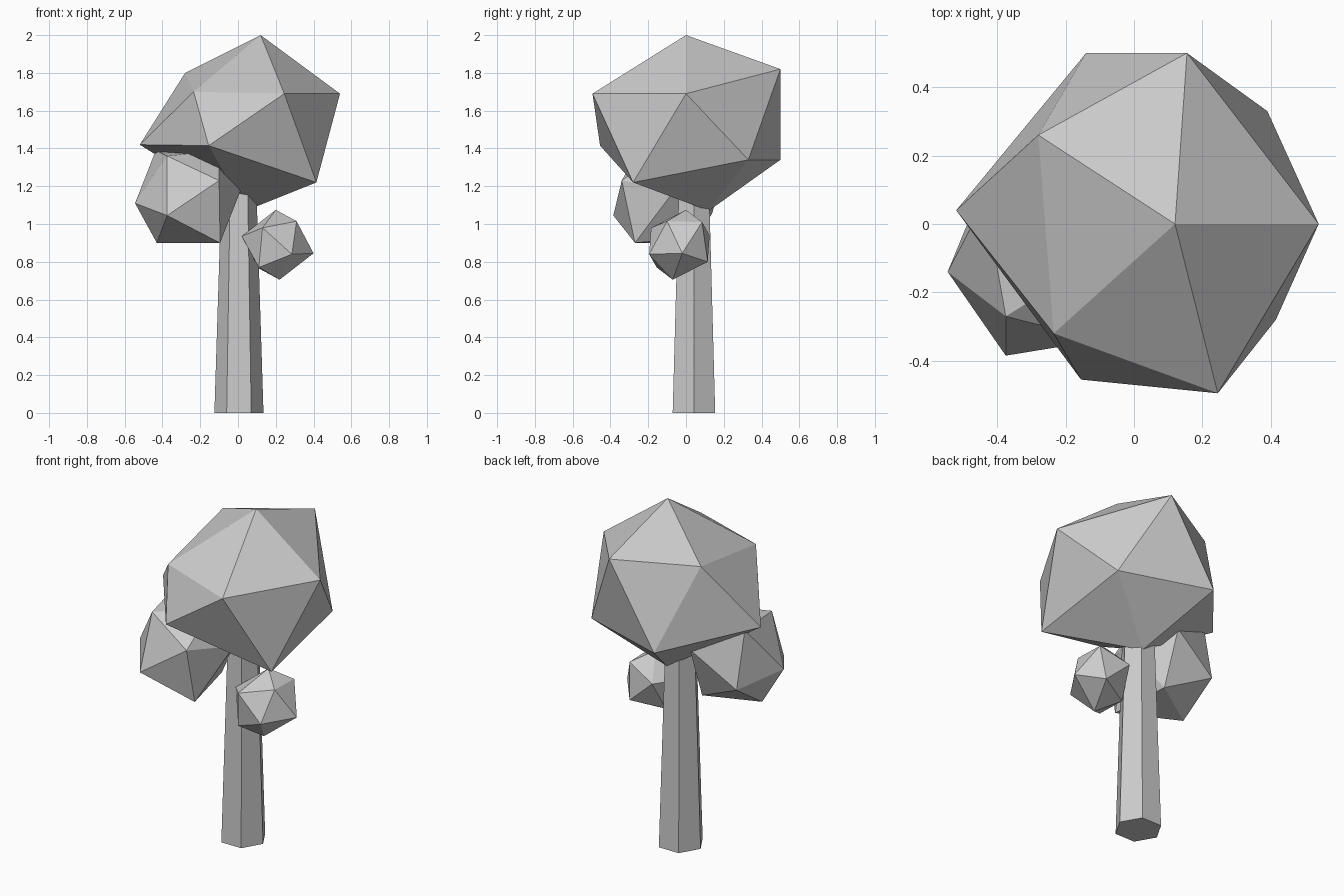
import bpy, bmesh
from mathutils import Vector

if "Cube" in bpy.data.objects:
    bpy.data.objects.remove(bpy.data.objects["Cube"])


def faceted_blob(name, points):
    """Flat-faced leaf clump: convex hull around a few corner points."""
    bm = bmesh.new()
    for p in points:
        bm.verts.new(p)
    res = bmesh.ops.convex_hull(bm, input=bm.verts[:])
    loose = [v for v in bm.verts if not v.link_faces]
    bmesh.ops.delete(bm, geom=loose, context='VERTS')
    bmesh.ops.recalc_face_normals(bm, faces=bm.faces[:])
    me = bpy.data.meshes.new(name)
    bm.to_mesh(me)
    bm.free()
    ob = bpy.data.objects.new(name, me)
    bpy.context.collection.objects.link(ob)
    return ob


def with_opposites(center, half):
    """Twenty-sided clump: six corners plus their mirror through the centre."""
    c = Vector(center)
    pts = [Vector(p) for p in half]
    return pts + [2 * c - p for p in pts]


# trunk: tapered hexagonal post
bpy.ops.mesh.primitive_cone_add(vertices=6, radius1=0.13, radius2=0.092, depth=1.2,
                                location=(0.005, 0.042, 0.6))
trunk = bpy.context.object
trunk.name = "trunk"
# corners must point along x
xs = [abs(v.co.x) for v in trunk.data.vertices]
if max(xs) < 0.125:
    trunk.rotation_euler.z = 0.5235988

# main crown: top, upper ring, lower ring, bottom
faceted_blob("main_crown", [
    (0.12, 0, 2.0),
    (-0.28, 0.26, 1.80), (0.155, 0.5, 1.82), (0.54, 0, 1.69),
    (0.245, -0.495, 1.69), (-0.235, -0.32, 1.70),
    (-0.52, 0.04, 1.42), (-0.155, -0.455, 1.415), (0.415, -0.28, 1.22),
    (0.39, 0.33, 1.34), (-0.14, 0.5, 1.34),
    (0.04, 0.12, 1.07)])

# left leaf clump
faceted_blob("left_clump", with_opposites((-0.265, -0.10, 1.145), [
    (-0.375, -0.27, 1.36), (-0.375, -0.385, 1.045), (-0.10, -0.34, 1.23),
    (-0.545, -0.14, 1.11), (-0.43, -0.10, 0.90), (-0.095, -0.27, 0.90)]))

# right leaf clump
faceted_blob("right_clump", with_opposites((0.21, -0.035, 0.89), [
    (0.40, -0.02, 0.845), (0.31, -0.10, 1.015), (0.285, -0.195, 0.84),
    (0.22, -0.07, 0.705), (0.29, 0.115, 0.80), (0.31, 0.085, 1.01)]))
